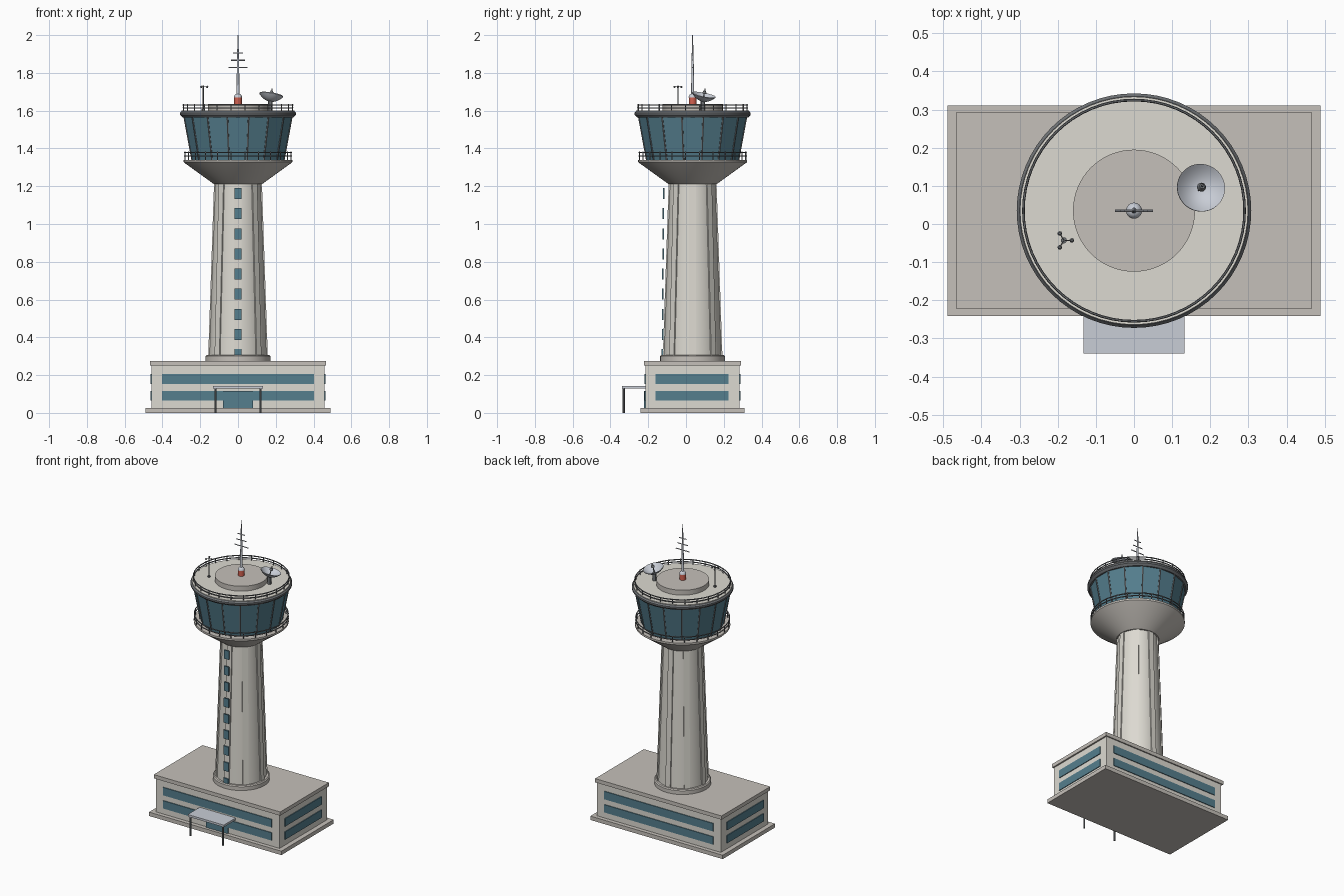
import bpy, bmesh, math
from mathutils import Vector, Matrix

if "Cube" in bpy.data.objects:
    bpy.data.objects.remove(bpy.data.objects["Cube"])

YC = 0.035  # tower axis y
TAU = math.tau


def mat(name, r, g, b):
    m = bpy.data.materials.new(name)
    m.diffuse_color = (r, g, b, 1)
    m.use_nodes = True
    m.node_tree.nodes["Principled BSDF"].inputs["Base Color"].default_value = m.diffuse_color
    return m


CONCRETE = mat("concrete", 0.72, 0.70, 0.64)
STONE = mat("stone", 0.56, 0.53, 0.49)
GLASS = mat("glass", 0.09, 0.21, 0.27)
DARK = mat("dark_metal", 0.16, 0.17, 0.18)
METAL = mat("metal", 0.58, 0.61, 0.67)
RED = mat("red", 0.65, 0.12, 0.08)


def finish(name, bm, material, smooth=True):
    bmesh.ops.recalc_face_normals(bm, faces=bm.faces)
    me = bpy.data.meshes.new(name)
    bm.to_mesh(me)
    bm.free()
    me.materials.append(material)
    ob = bpy.data.objects.new(name, me)
    bpy.context.collection.objects.link(ob)
    if smooth:
        bpy.ops.object.select_all(action='DESELECT')
        ob.select_set(True)
        bpy.context.view_layer.objects.active = ob
        bpy.ops.object.shade_smooth_by_angle(angle=math.radians(30))
    return ob


def add_box(bm, lo, hi, m=Matrix.Identity(4)):
    lo, hi = Vector(lo), Vector(hi)
    bmesh.ops.create_cube(bm, size=1, matrix=m @ Matrix.Translation((lo + hi) / 2) @ Matrix.Diagonal((*(hi - lo), 1)))


def box(name, lo, hi, material):
    bm = bmesh.new()
    add_box(bm, lo, hi)
    return finish(name, bm, material, False)


def add_rod(bm, a, b, r1, r2=None, seg=8):
    a, b = Vector(a), Vector(b)
    rot = (b - a).to_track_quat('Z', 'Y').to_matrix().to_4x4()
    bmesh.ops.create_cone(bm, cap_ends=True, segments=seg, radius1=r1, radius2=r1 if r2 is None else r2,
                          depth=(b - a).length, matrix=Matrix.Translation((a + b) / 2) @ rot)


def add_lathe(bm, prof, seg=64, closed=False, phase=0.0, m=Matrix.Translation((0, YC, 0))):
    rings = []
    for r, z in prof:
        n = 1 if r == 0 else seg
        rings.append([bm.verts.new(m @ Vector((r * math.cos(phase + TAU * i / seg),
                                               r * math.sin(phase + TAU * i / seg), z))) for i in range(n)])
    pairs = list(zip(rings, rings[1:])) + ([(rings[-1], rings[0])] if closed else [])
    for a, b in pairs:
        for i in range(seg):
            j = (i + 1) % seg
            q = [a[i % len(a)], a[j % len(a)], b[j % len(b)], b[i % len(b)]]
            bm.faces.new(list(dict.fromkeys(q)))


def lathe(name, prof, material, smooth=True, **kw):
    bm = bmesh.new()
    add_lathe(bm, prof, **kw)
    return finish(name, bm, material, smooth)


def polar(r, a, z):
    return (r * math.cos(a), YC + r * math.sin(a), z)


def railing(name, r, z0, heights, posts, material):
    bm = bmesh.new()
    t = 0.0035
    for z in heights:
        add_lathe(bm, [(r + t * math.cos(k * TAU / 6), z + t * math.sin(k * TAU / 6)) for k in range(6)], closed=True)
    for i in range(posts):
        a = TAU * (i + 0.5) / posts
        add_rod(bm, polar(r, a, z0), polar(r, a, heights[0] + 0.004), 0.003, seg=6)
    return finish(name, bm, material)


# Base building
box("plinth", (-0.489, YC - 0.276, 0), (0.489, YC + 0.276, 0.026), STONE)
box("building_body", (-0.457, YC - 0.249, 0.026), (0.457, YC + 0.249, 0.25), CONCRETE)
box("building_roof", (-0.467, YC - 0.257, 0.25), (0.467, YC + 0.257, 0.275), STONE)

# Ribbon windows on all four sides
bm = bmesh.new()
for z0, z1 in ((0.065, 0.117), (0.153, 0.206)):
    for s in (-1, 1):
        y = YC + s * 0.249
        add_box(bm, (-0.402, y - 0.005, z0), (0.402, y + 0.005, z1))
        x = s * 0.457
        add_box(bm, (x - 0.005, YC - 0.196, z0), (x + 0.005, YC + 0.19, z1))
finish("ribbon_windows", bm, GLASS, False)

# Entrance
box("entrance_door", (-0.08, YC - 0.257, 0.026), (0.08, YC - 0.24, 0.115), GLASS)
box("entrance_canopy", (-0.133, -0.34, 0.129), (0.133, -0.21, 0.143), METAL)
bm = bmesh.new()
for x in (-0.12, 0.12):
    add_rod(bm, (x, -0.33, 0), (x, -0.33, 0.13), 0.006, seg=10)
finish("canopy_posts", bm, DARK)

# Shaft with collar and tapering ribs
lathe("shaft_collar", [(0, 0.27), (0.172, 0.27), (0.172, 0.3), (0.166, 0.306), (0, 0.306)], STONE)
lathe("shaft", [(0, 0.28), (0.153, 0.28), (0.121, 1.225), (0, 1.225)], CONCRETE)
bm = bmesh.new()
lean = math.atan2(0.032, 0.945)
for i in range(8):
    m = (Matrix.Translation((0, YC, 0)) @ Matrix.Rotation(TAU * i / 8, 4, 'Z')
         @ Matrix.Translation((0.1525, 0, 0.28)) @ Matrix.Rotation(-lean, 4, 'Y'))
    add_box(bm, (-0.015, -0.018, 0), (0.006, 0.018, 0.943), m)
finish("shaft_ribs", bm, CONCRETE, False)

# Stair windows up the front
bm = bmesh.new()
for i in range(9):
    z = 0.309 + i * 0.1065
    y = YC - 0.16 + 0.006 * i / 8
    add_box(bm, (-0.018, y - 0.004, z - 0.029), (0.018, y + 0.004, z + 0.029))
finish("stair_windows", bm, GLASS, False)

# Flared support and gallery deck
lathe("cab_support", [(0, 1.213), (0.13, 1.213), (0.285, 1.325), (0.288, 1.328), (0.288, 1.34), (0, 1.34)], STONE)
railing("gallery_railing", 0.284, 1.335, (1.379, 1.36), 24, DARK)

# Faceted glass cab with mullions
PH = TAU / 32
lathe("cab_glass", [(0, 1.335), (0.247, 1.335), (0.292, 1.575), (0, 1.575)], GLASS, False, seg=16, phase=PH)
bm = bmesh.new()
for i in range(16):
    a = PH + TAU * i / 16
    add_rod(bm, polar(0.246, a, 1.335), polar(0.291, a, 1.575), 0.005, seg=6)
finish("cab_mullions", bm, DARK)

# Cab roof
lathe("roof_rim", [(0.27, 1.565), (0.295, 1.565), (0.3075, 1.578), (0.3075, 1.588), (0.3, 1.597), (0.27, 1.597)],
      DARK, closed=True)
lathe("roof_deck", [(0, 1.57), (0.299, 1.57), (0.299, 1.601), (0, 1.601)], CONCRETE)
lathe("roof_housing", [(0, 1.595), (0.16, 1.595), (0.16, 1.634), (0, 1.634)], STONE)
railing("roof_railing", 0.29, 1.598, (1.63, 1.615), 24, DARK)

# Central mast
lathe("mast_beacon", [(0, 1.63), (0.02, 1.63), (0.02, 1.67), (0, 1.67)], RED, seg=24)
lathe("mast_cap", [(0, 1.665)] + [(0.021 * math.cos(k * math.pi / 12), 1.67 + 0.021 * math.sin(k * math.pi / 12))
                                  for k in range(6)] + [(0, 1.691)], METAL, seg=24)
bm = bmesh.new()
add_rod(bm, (0, YC, 1.68), (0, YC, 1.85), 0.008, 0.006, 12)
add_rod(bm, (0, YC, 1.85), (0, YC, 2.0), 0.006, 0.002, 12)
for z, h in ((1.828, 0.05), (1.867, 0.037), (1.906, 0.026)):
    add_rod(bm, (-h, YC, z), (h, YC, z), 0.003)
finish("mast", bm, METAL)

# Satellite dish, tilted back and to the right
n = Vector((0.16, 0.2, 1)).normalized()
D = Matrix.Translation((0.17, 0.088, 1.648)) @ n.to_track_quat('Z', 'Y').to_matrix().to_4x4()
bowl = [(0.0635 * k / 8, 0.034 * (k / 8) ** 2) for k in range(9)]
bm = bmesh.new()
add_lathe(bm, bowl + [(r, z + 0.004) for r, z in reversed(bowl)], seg=40, m=D)
finish("dish", bm, METAL)
bm = bmesh.new()
add_rod(bm, D @ Vector((0, 0, 0)), D @ Vector((0, 0, 0.07)), 0.003)
add_rod(bm, D @ Vector((0, 0, 0.045)), D @ Vector((0, 0, 0.058)), 0.012, 0.007, 12)
add_rod(bm, (0.17, 0.088, 1.598), (0.17, 0.088, 1.652), 0.012, seg=12)
finish("dish_feed_and_stand", bm, DARK)

# Wind gauge with three cups
wx, wy, wz = -0.184, -0.043, 1.726
bm = bmesh.new()
add_rod(bm, (wx, wy, 1.598), (wx, wy, wz + 0.006), 0.003)
add_rod(bm, (wx, wy, 1.598), (wx, wy, 1.61), 0.008, seg=12)
for i in range(3):
    a = TAU * i / 3
    tip = Vector((wx + 0.021 * math.cos(a), wy + 0.021 * math.sin(a), wz))
    add_rod(bm, (wx, wy, wz), tip, 0.0018, seg=6)
    bmesh.ops.create_uvsphere(bm, u_segments=10, v_segments=6, radius=0.006, matrix=Matrix.Translation(tip))
finish("wind_gauge", bm, DARK)
